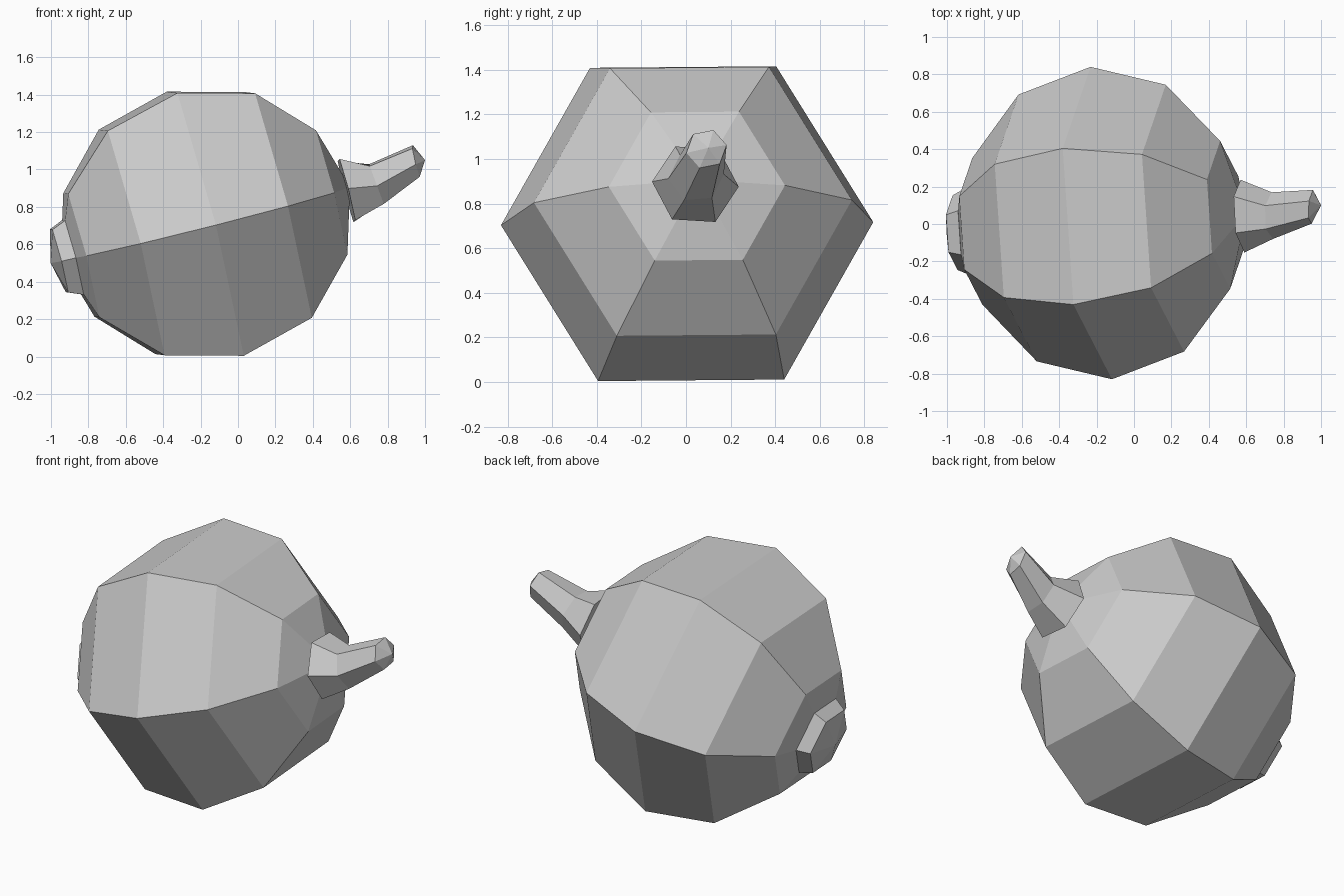
import bpy, bmesh, math
from mathutils import Vector

if "Cube" in bpy.data.objects:
    bpy.data.objects.remove(bpy.data.objects["Cube"], do_unlink=True)

SIDES = 6
AXIS = Vector((0.967, 0.064, 0.246)).normalized()
BACK = Vector((-0.066, 0.998, 0.009))
CENTRE = Vector((-0.175, 0.005, 0.71))

grey = bpy.data.materials.new("plain_grey")
grey.use_nodes = True
colour = (0.6, 0.6, 0.6, 1)
grey.diffuse_color = colour
grey.node_tree.nodes["Principled BSDF"].inputs["Base Color"].default_value = colour


def along(distance):
    return CENTRE + AXIS * distance


def loft(name, rings, start=None, end=None):
    """Join six-sided rings (centre, radius, axis, twist); close ends with a point or a flat face."""
    bm = bmesh.new()
    loops = []
    for centre, radius, axis, twist in rings:
        axis = Vector(axis).normalized()
        u = (BACK - axis * BACK.dot(axis)).normalized()
        w = axis.cross(u)
        angles = [math.tau * k / SIDES + math.radians(twist) for k in range(SIDES)]
        loops.append([bm.verts.new(Vector(centre) + radius * (u * math.cos(a) + w * math.sin(a)))
                      for a in angles])
    for a, b in zip(loops, loops[1:]):
        for k in range(SIDES):
            n = (k + 1) % SIDES
            bm.faces.new((a[k], a[n], b[n], b[k]))
    for loop, tip in ((loops[0], start), (loops[-1], end)):
        if tip is None:
            bm.faces.new(loop)
        else:
            point = bm.verts.new(tip)
            for k in range(SIDES):
                bm.faces.new((loop[k], loop[(k + 1) % SIDES], point))
    bmesh.ops.recalc_face_normals(bm, faces=bm.faces)
    mesh = bpy.data.meshes.new(name)
    bm.to_mesh(mesh)
    bm.free()
    mesh.materials.append(grey)
    obj = bpy.data.objects.new(name, mesh)
    bpy.context.collection.objects.link(obj)
    return obj


# Round fruit body, tilted on its side
profile = [(-0.685, 0.393), (-0.407, 0.715), (0, 0.837), (0.407, 0.715), (0.685, 0.396)]
loft("fruit_body", [(along(d), r, AXIS, 0) for d, r in profile], along(-0.8), along(0.8))

# Bent, tapering stem with a blunt point
loft("stem", [
    ((0.58, 0.042, 0.887), 0.195, AXIS, -4),
    ((0.74, 0.045, 0.922), 0.125, (1, 0, 0.37), 3),
    ((0.953, 0.092, 1.045), 0.092, (1, -0.08, 0.24), 9),
], end=(1.0, 0.1, 1.05))

# Shallow button at the blossom end
loft("blossom_end", [
    (along(-0.732), 0.236, AXIS, 0),
    (along(-0.808), 0.2, AXIS, 0),
], end=along(-0.855))
